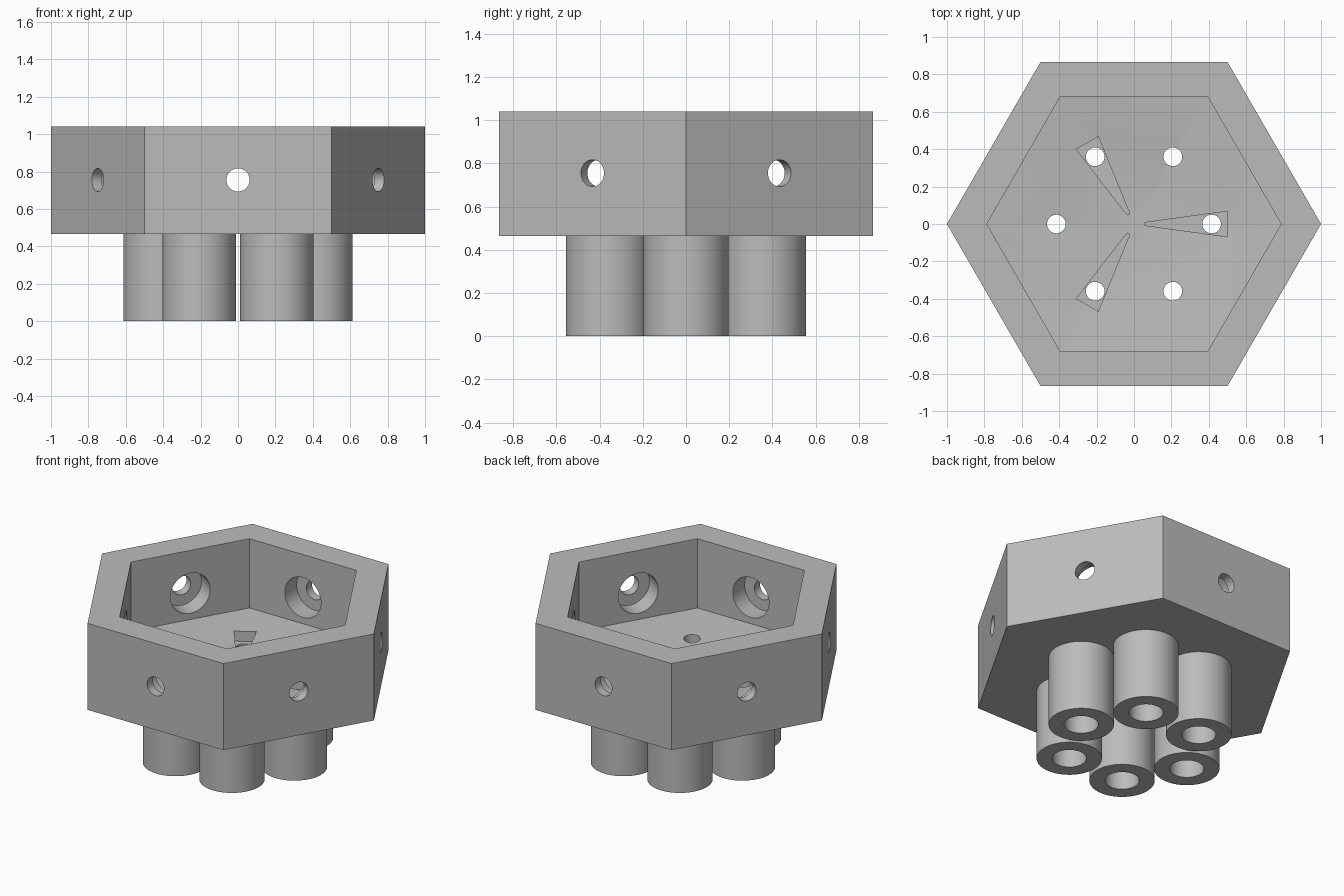
import bpy, bmesh
from math import radians, tau, cos, sin
from mathutils import Matrix, Vector

cube = bpy.data.objects.get("Cube")
if cube:
    bpy.data.objects.remove(cube, do_unlink=True)

# Material
grey = bpy.data.materials.new("plain grey")
grey.use_nodes = True
GREY = (0.5, 0.5, 0.5, 1)
grey.diffuse_color = GREY
grey.node_tree.nodes["Principled BSDF"].inputs["Base Color"].default_value = GREY

BASE, TOP = 0.465, 1.04          # housing underside and rim
SLOT_FLOOR = 0.49
TUBE_RING = 0.415                # distance of each tube from the centre
PORT_Z = 0.755
FACE_OUT, FACE_IN = 0.866, 0.68  # distance of wall faces from the centre
SHOULDER = FACE_OUT - 0.06       # where the wide counterbore ends


def revolve(bm, profile, sides, matrix=Matrix(), closed=False):
    """Revolve (radius, height) pairs about z; radius 0 makes a pole."""
    rings = []
    for r, z in profile:
        count = sides if r else 1
        rings.append([bm.verts.new(matrix @ Vector(
            (r * cos(tau * i / sides), r * sin(tau * i / sides), z)))
            for i in range(count)])
    pairs = list(zip(rings, rings[1:]))
    if closed:
        pairs.append((rings[-1], rings[0]))
    for a, b in pairs:
        for i in range(sides):
            j = (i + 1) % sides
            quad = [a[i % len(a)], a[j % len(a)], b[j % len(b)], b[i % len(b)]]
            bm.faces.new(list(dict.fromkeys(quad)))


def finish(bm, name):
    bmesh.ops.recalc_face_normals(bm, faces=bm.faces)
    mesh = bpy.data.meshes.new(name)
    bm.to_mesh(mesh)
    bm.free()
    mesh.materials.append(grey)
    obj = bpy.data.objects.new(name, mesh)
    bpy.context.collection.objects.link(obj)
    return obj


def smooth(obj):
    bpy.ops.object.select_all(action='DESELECT')
    obj.select_set(True)
    bpy.context.view_layer.objects.active = obj
    bpy.ops.object.shade_smooth_by_angle(angle=radians(30))


def turn(degrees):
    return Matrix.Rotation(radians(degrees), 4, 'Z')


# Hexagonal housing with a floor that dips to the centre
bm = bmesh.new()
revolve(bm, [(0, BASE), (1, BASE), (1, TOP), (0.787, TOP),
             (0.787, 0.58), (0, 0.512)], 6)
housing = finish(bm, "hexagonal_housing")

# Cutter for the three tapered floor slots
bm = bmesh.new()
for k in range(3):
    plan = [(0.06, -0.008), (0.5, -0.068), (0.5, 0.068), (0.06, 0.008)]
    low, high = [[bm.verts.new(turn(120 * k) @ Vector((x, y, z))) for x, y in plan]
                 for z in (SLOT_FLOOR, 0.65)]
    bm.faces.new(low)
    bm.faces.new(high)
    for i in range(4):
        j = (i + 1) % 4
        bm.faces.new([low[i], low[j], high[j], high[i]])
slots = finish(bm, "slot_cutter")

# Cutter for the floor holes and the stepped wall ports
bm = bmesh.new()
for k in range(6):
    hole = turn(60 * k) @ Matrix.Translation((TUBE_RING, 0, 0))
    revolve(bm, [(0, 0.4), (0.05, 0.4), (0.05, 0.66), (0, 0.66)], 32, hole)
    port = (turn(60 * k + 30) @ Matrix.Translation((0, 0, PORT_Z))
            @ Matrix.Rotation(radians(90), 4, 'Y'))
    revolve(bm, [(0, FACE_IN - 0.05), (0.133, FACE_IN - 0.05), (0.133, SHOULDER),
                 (0.062, SHOULDER), (0.062, 0.95), (0, 0.95)], 48, port)
drills = finish(bm, "hole_cutter")

# Cut the housing and bake the result
for cutter in (slots, drills):
    cutter.hide_render = True
    mod = housing.modifiers.new(cutter.name, 'BOOLEAN')
    mod.operation = 'DIFFERENCE'
    mod.solver = 'EXACT'
    mod.object = cutter
bpy.context.view_layer.update()
baked = bpy.data.meshes.new_from_object(
    housing.evaluated_get(bpy.context.evaluated_depsgraph_get()))
housing.modifiers.clear()
housing.data = baked
for cutter in (slots, drills):
    bpy.data.objects.remove(cutter, do_unlink=True)
smooth(housing)

# Six hollow tubes under the housing
for k in range(6):
    bm = bmesh.new()
    place = turn(60 * k) @ Matrix.Translation((TUBE_RING, 0, 0))
    revolve(bm, [(0.197, 0), (0.197, BASE), (0.103, BASE), (0.103, 0)],
            64, place, closed=True)
    smooth(finish(bm, f"tube_{k + 1}"))
